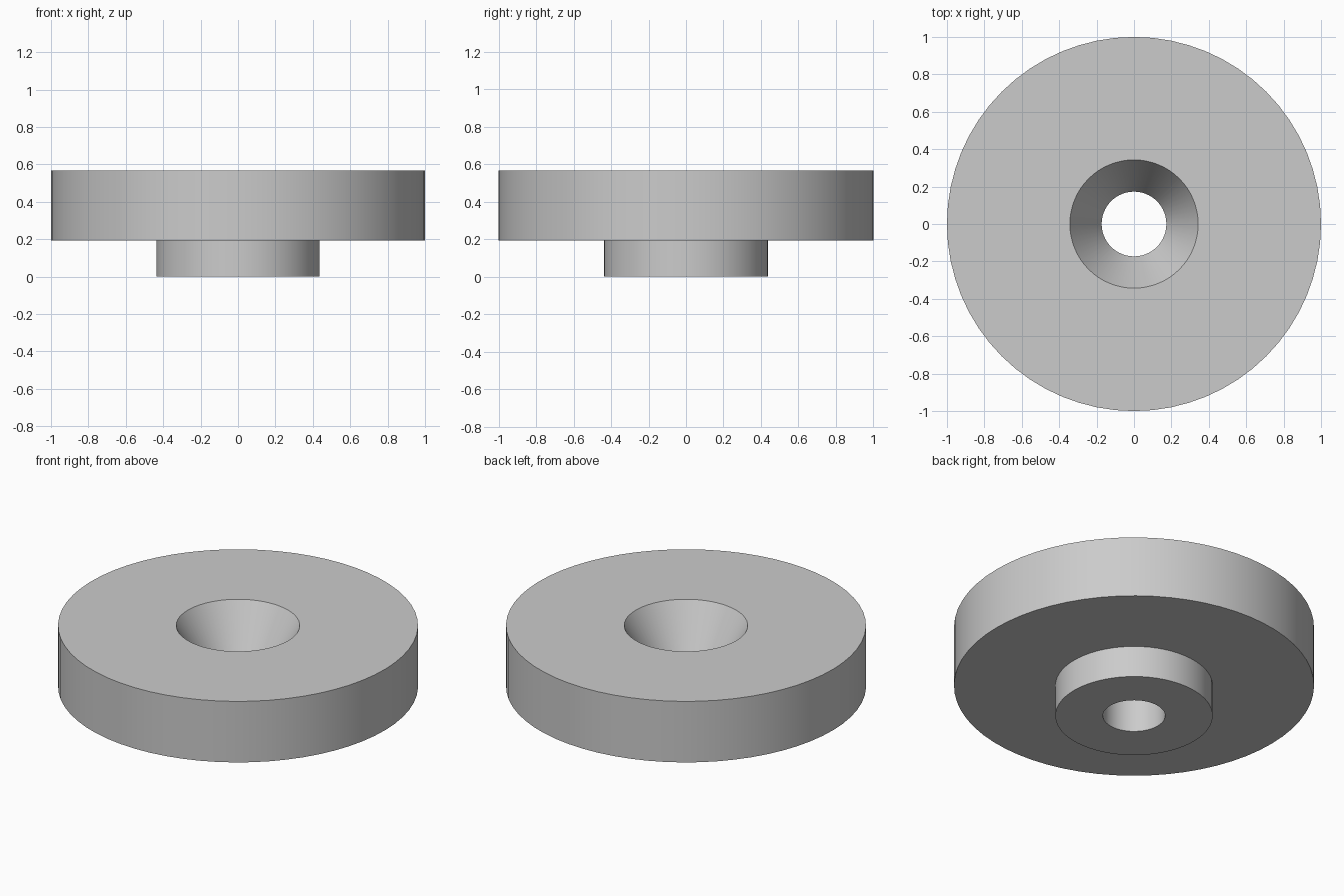
import bpy
import bmesh
import math

cube = bpy.data.objects.get("Cube")
if cube:
    bpy.data.objects.remove(cube, do_unlink=True)

SEGMENTS = 64

# Plain grey material
grey = bpy.data.materials.new("plain grey")
grey.use_nodes = True
colour = (0.6, 0.6, 0.6, 1.0)
grey.diffuse_color = colour
grey.node_tree.nodes["Principled BSDF"].inputs["Base Color"].default_value = colour

# Closed (radius, height) section: hub, wide disc, countersunk bore
profile = [
    (0.173, 0.0), (0.437, 0.0),      # hub underside
    (0.437, 0.193), (1.0, 0.193),    # hub wall, disc underside
    (1.0, 0.567), (0.343, 0.567),    # rim, disc top
    (0.173, 0.275),                  # end of the countersink
]


def lathe(name, section, material):
    """Revolve a closed section around z."""
    bm = bmesh.new()
    verts = [bm.verts.new((r, 0, z)) for r, z in section]
    edges = [bm.edges.new((verts[i - 1], verts[i])) for i in range(len(verts))]
    bmesh.ops.spin(bm, geom=verts + edges, cent=(0, 0, 0), axis=(0, 0, 1),
                   angle=math.tau, steps=SEGMENTS, use_merge=True)
    bmesh.ops.remove_doubles(bm, verts=bm.verts, dist=1e-5)
    bmesh.ops.recalc_face_normals(bm, faces=bm.faces)
    mesh = bpy.data.meshes.new(name)
    bm.to_mesh(mesh)
    bm.free()
    mesh.materials.append(material)
    obj = bpy.data.objects.new(name, mesh)
    bpy.context.collection.objects.link(obj)
    return obj


# Flanged disc with a hub and a countersunk hole
disc = lathe("countersunk_disc", profile, grey)
bpy.ops.object.select_all(action="DESELECT")
disc.select_set(True)
bpy.context.view_layer.objects.active = disc
bpy.ops.object.shade_smooth_by_angle(angle=math.radians(25))
